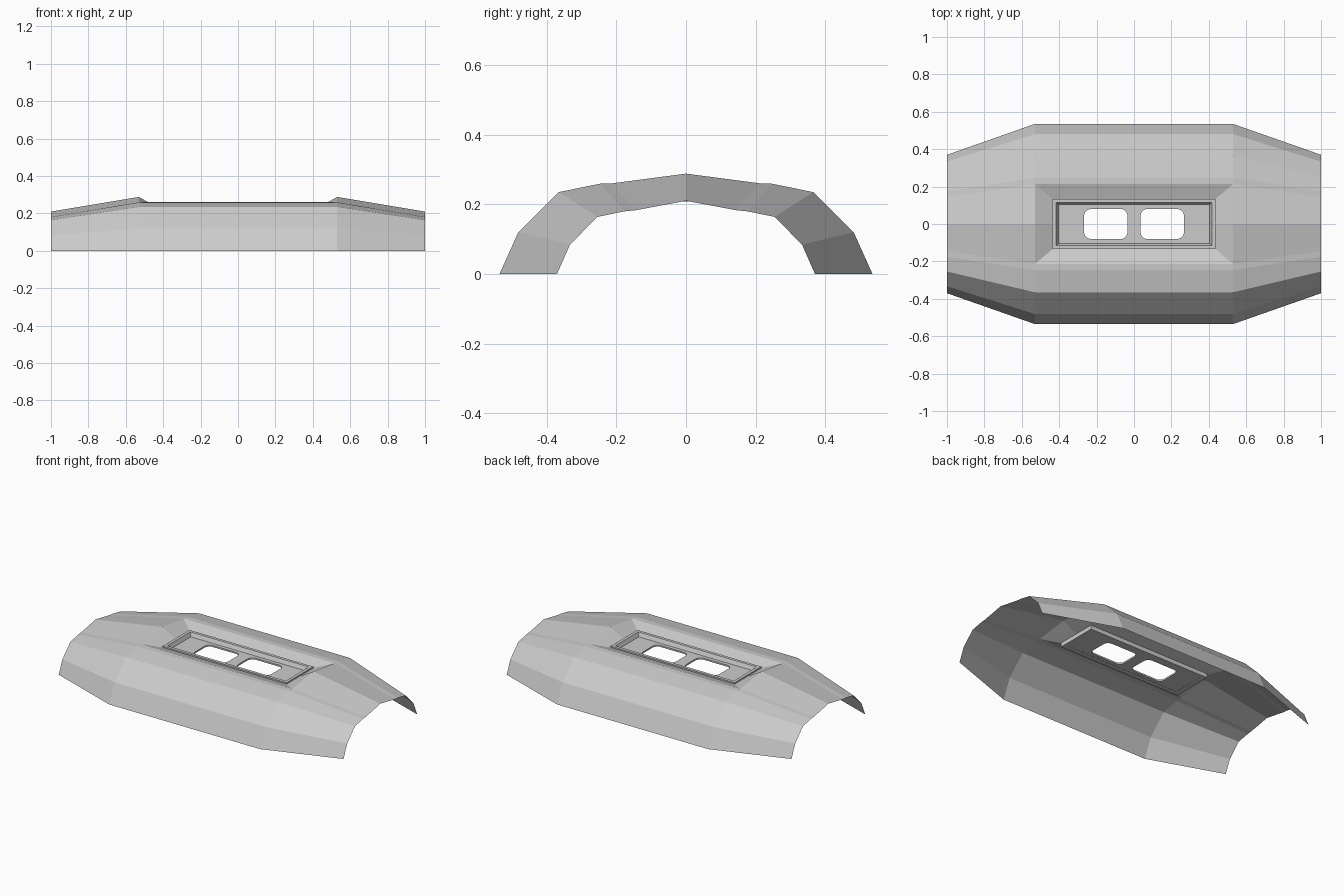
import bpy, bmesh, math

if "Cube" in bpy.data.objects:
    bpy.data.objects.remove(bpy.data.objects["Cube"])

# half cross-sections (y, z) from lower edge towards the ridge
MID = [(0.535, 0), (0.481, 0.12), (0.365, 0.235), (0.247, 0.259), (0.213, 0.26)]
END = [(0.37, 0), (0.333, 0.084), (0.254, 0.164), (0.175, 0.18), (0.144, 0.183)]
MID_X, MID_RIDGE, END_RIDGE = 0.53, 0.288, 0.21
FX, FY, FZ = 0.435, 0.134, 0.234      # opening in the roof


def finish(bm, name):
    bmesh.ops.remove_doubles(bm, verts=bm.verts, dist=1e-5)
    bmesh.ops.recalc_face_normals(bm, faces=bm.faces)
    me = bpy.data.meshes.new(name)
    bm.to_mesh(me)
    bm.free()
    ob = bpy.data.objects.new(name, me)
    bpy.context.collection.objects.link(ob)
    return ob


# faceted shell: one quarter's panels, mirrored over x and y
bm = bmesh.new()


def face(*pts):
    for sx in (1, -1):
        for sy in (1, -1):
            bm.faces.new([bm.verts.new((x * sx, y * sy, z)) for x, y, z in pts])


end = END + [(0, END_RIDGE)]
mid = MID + [(0, MID_RIDGE)]
for i in range(5):
    (ya, za), (yb, zb) = mid[i], mid[i + 1]
    (yc, zc), (yd, zd) = end[i], end[i + 1]
    face((MID_X, ya, za), (1, yc, zc), (1, yd, zd), (MID_X, yb, zb))
    if i < 4:
        face((0, ya, za), (MID_X, ya, za), (MID_X, yb, zb), (0, yb, zb))
# sunken slopes leading down to the opening
y, z = MID[-1]
face((0, y, z), (MID_X, y, z), (FX, FY, FZ), (0, FY, FZ))
face((MID_X, y, z), (MID_X, 0, MID_RIDGE), (FX, 0, FZ), (FX, FY, FZ))
shell = finish(bm, "shell")
bm = bmesh.new()
bm.from_mesh(shell.data)
if sum(f.normal.z for f in bm.faces) < 0:
    bmesh.ops.reverse_faces(bm, faces=bm.faces)
bm.to_mesh(shell.data)
bm.free()

# raised frame around the opening, as nested rectangular rings
bm = bmesh.new()
rings = []
for hx, hy, hz in [(FX, FY, 0.208), (FX, FY, 0.243), (0.416, 0.115, 0.243),
                   (0.404, 0.103, 0.218), (0.404, 0.103, 0.208)]:
    rings.append([bm.verts.new((hx * a, hy * b, hz))
                  for a, b in ((1, 1), (-1, 1), (-1, -1), (1, -1))])
for r, s in zip(rings, rings[1:] + rings[:1]):
    for k in range(4):
        bm.faces.new((r[k], r[(k + 1) % 4], s[(k + 1) % 4], s[k]))
finish(bm, "opening_frame")


# floor plate with two rounded windows
def rounded_rect(cx, hx, hy, r, n=5):
    pts = []
    for q, (a, b) in enumerate(((1, 1), (-1, 1), (-1, -1), (1, -1))):
        for k in range(n + 1):
            t = math.pi / 2 * (q + k / n)
            pts.append((cx + a * (hx - r) + r * math.cos(t),
                        b * (hy - r) + r * math.sin(t)))
    return pts


cu = bpy.data.curves.new("floor_plate", 'CURVE')
cu.dimensions = '2D'
cu.fill_mode = 'BOTH'
cu.extrude = 0.005
outer = [(0.406, 0.105), (-0.406, 0.105), (-0.406, -0.105), (0.406, -0.105)]
for pts in (outer, rounded_rect(-0.151, 0.116, 0.08, 0.035),
            rounded_rect(0.151, 0.116, 0.08, 0.035)):
    sp = cu.splines.new('POLY')
    sp.points.add(len(pts) - 1)
    for p, (px, py) in zip(sp.points, pts):
        p.co = (px, py, 0, 1)
    sp.use_cyclic_u = True
plate = bpy.data.objects.new("floor_plate", cu)
plate.location.z = 0.214
bpy.context.collection.objects.link(plate)
bpy.context.view_layer.objects.active = plate
plate.select_set(True)
bpy.ops.object.convert(target='MESH')
